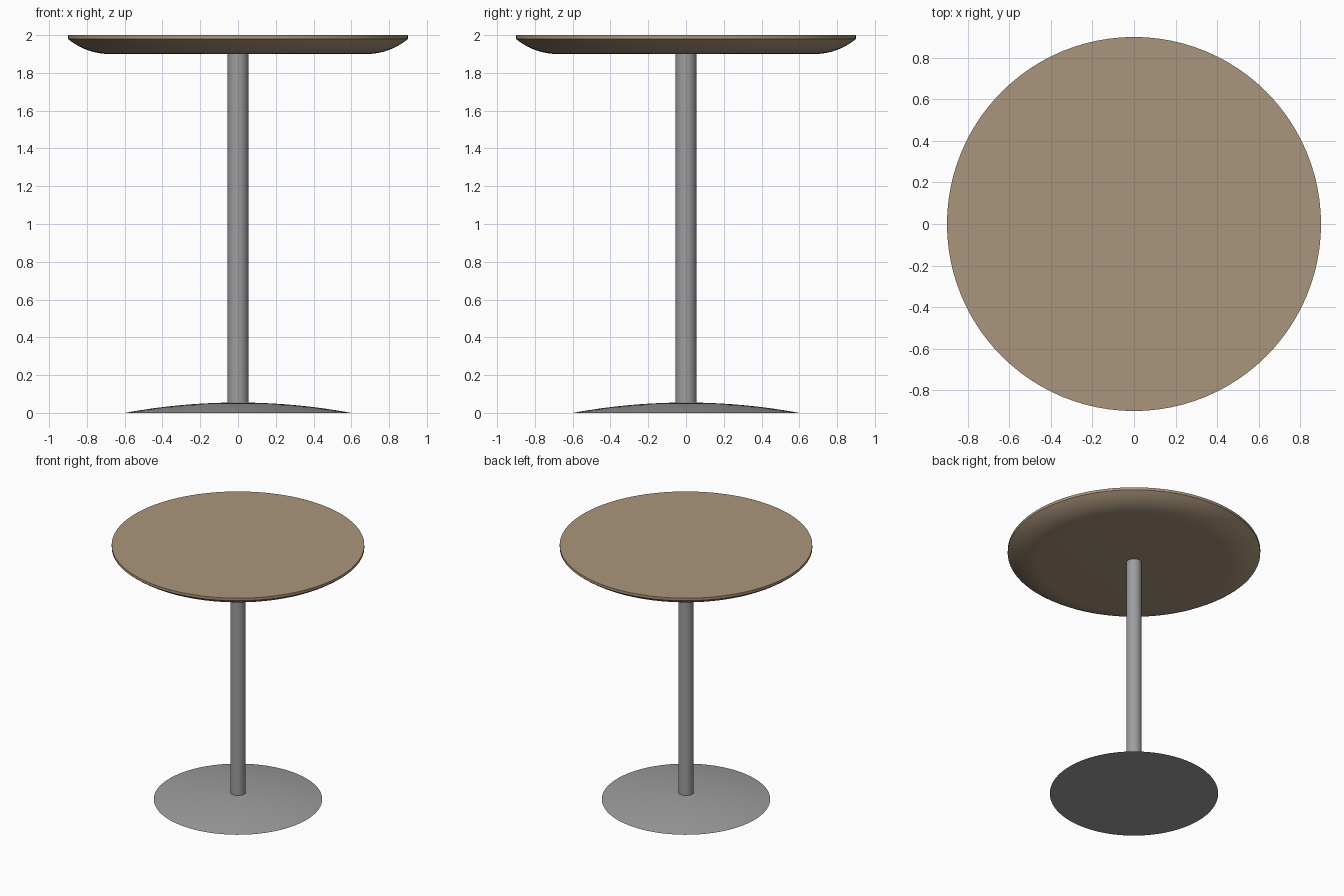
import bpy, bmesh, math

if "Cube" in bpy.data.objects:
    bpy.data.objects.remove(bpy.data.objects["Cube"])

SEGMENTS = 96


def material(name, color):
    mat = bpy.data.materials.new(name)
    mat.diffuse_color = (*color, 1.0)
    mat.use_nodes = True
    mat.node_tree.nodes["Principled BSDF"].inputs["Base Color"].default_value = mat.diffuse_color
    return mat


def lathe(name, profile, mat, segments=SEGMENTS):
    """Revolve an (r, z) profile, listed bottom to top, around the z axis."""
    bm = bmesh.new()
    verts = [bm.verts.new((r, 0, z)) for r, z in profile]
    edges = [bm.edges.new(pair) for pair in zip(verts, verts[1:])]
    bmesh.ops.spin(bm, geom=verts + edges, cent=(0, 0, 0), axis=(0, 0, 1),
                   angle=math.tau, steps=segments)
    bmesh.ops.remove_doubles(bm, verts=bm.verts, dist=1e-5)
    bmesh.ops.recalc_face_normals(bm, faces=bm.faces)
    mesh = bpy.data.meshes.new(name)
    bm.to_mesh(mesh)
    bm.free()
    mesh.materials.append(mat)
    obj = bpy.data.objects.new(name, mesh)
    bpy.context.collection.objects.link(obj)
    bpy.ops.object.select_all(action='DESELECT')
    obj.select_set(True)
    bpy.context.view_layer.objects.active = obj
    bpy.ops.object.shade_smooth_by_angle(angle=math.radians(30))
    return obj


wood = material("tan wood", (0.40, 0.30, 0.20))
metal = material("grey metal", (0.34, 0.34, 0.35))

# Tabletop: flat underside, rounded flare, thin upright rim
R_OUT, R_FLAT, Z_LOW, Z_RIM = 0.9, 0.68, 1.90, 1.98
run, rise = R_OUT - R_FLAT, Z_RIM - Z_LOW
arc_r = (run ** 2 + rise ** 2) / (2 * rise)
sweep = math.asin(run / arc_r)
flare = [(R_FLAT + arc_r * math.sin(sweep * i / 10),
          Z_LOW + arc_r * (1 - math.cos(sweep * i / 10))) for i in range(11)]
lathe("tabletop", [(0, Z_LOW)] + flare + [(R_OUT, 2.0), (0, 2.0)], wood)

# Column
lathe("column", [(0, 0.03), (0.055, 0.03), (0.055, 1.905), (0, 1.905)], metal, 48)

# Foot: shallow dome with a flat bottom
dome = [(0.6 * (1 - i / 12), 0.055 * (1 - (1 - i / 12) ** 2)) for i in range(13)]
lathe("domed_foot", [(0, 0)] + dome, metal)
